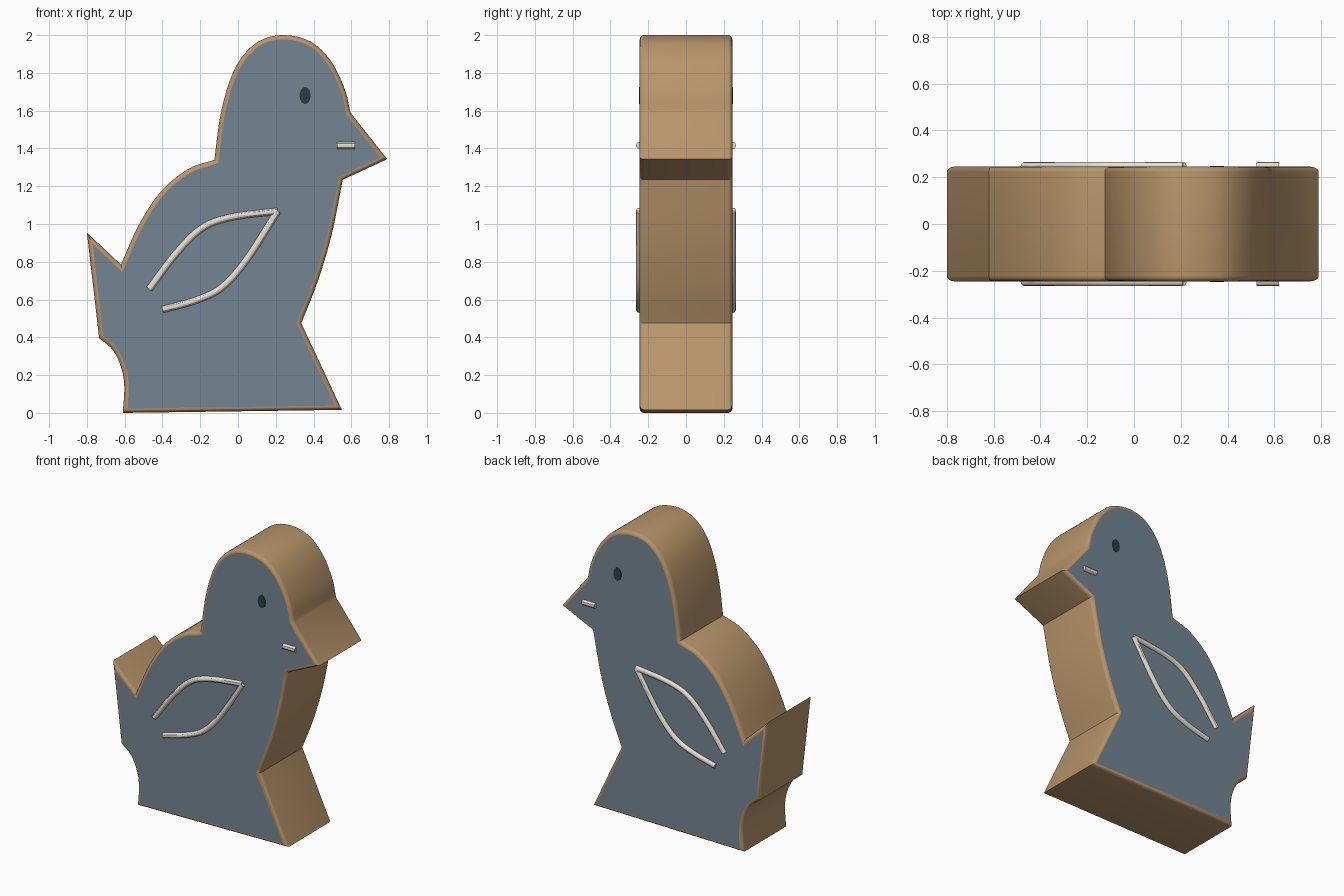
import bpy, bmesh, math
from mathutils import Vector

if "Cube" in bpy.data.objects:
    bpy.data.objects.remove(bpy.data.objects["Cube"])

HALF = 0.245   # half thickness of the board
ROUND = 0.023  # radius of the rounded rim


def material(name, rgb):
    m = bpy.data.materials.new(name)
    m.diffuse_color = (*rgb, 1)
    m.use_nodes = True
    m.node_tree.nodes["Principled BSDF"].inputs["Base Color"].default_value = m.diffuse_color
    return m


TAN = material("tan_side", (0.48, 0.30, 0.145))
BLUE = material("blue_face", (0.175, 0.235, 0.29))
DARK = material("dark_eye", (0.02, 0.05, 0.055))
CREAM = material("cream_trim", (0.80, 0.74, 0.63))


def smooth_path(points, steps=6):
    """Catmull-Rom samples through the points, ends included."""
    p = [Vector(q) for q in points]
    p = [2 * p[0] - p[1]] + p + [2 * p[-1] - p[-2]]
    out = []
    for a, b, c, d in zip(p, p[1:], p[2:], p[3:]):
        for i in range(steps):
            t = i / steps
            out.append(0.5 * (2 * b + (c - a) * t + (2 * a - 5 * b + 4 * c - d) * t * t
                              + (3 * b - a - 3 * c + d) * t ** 3))
    return out + [p[-2]]


def inset(loop, dist):
    """Mitred inward offset of a counter-clockwise outline."""
    out = []
    for i, p in enumerate(loop):
        e1 = (p - loop[i - 1]).normalized()
        e2 = (loop[(i + 1) % len(loop)] - p).normalized()
        n1, n2 = Vector((-e1.y, e1.x)), Vector((-e2.y, e2.x))
        out.append(p + (n1 + n2) / (1 + n1.dot(n2)) * dist)
    return out


def add_object(name, bm, mats):
    bmesh.ops.recalc_face_normals(bm, faces=bm.faces)
    mesh = bpy.data.meshes.new(name)
    bm.to_mesh(mesh)
    bm.free()
    for m in mats:
        mesh.materials.append(m)
    ob = bpy.data.objects.new(name, mesh)
    bpy.context.collection.objects.link(ob)
    bpy.ops.object.select_all(action='DESELECT')
    ob.select_set(True)
    bpy.context.view_layer.objects.active = ob
    bpy.ops.object.shade_smooth_by_angle(angle=math.radians(30))
    return ob


# Outline: base, breast, beak, head, back, tail, rump
breast = [(0.335, 0.475), (0.42, 0.69), (0.495, 0.94), (0.555, 1.235)]
head = [(0.595, 1.59), (0.565, 1.715), (0.49, 1.865), (0.385, 1.965), (0.25, 2.0),
        (0.125, 1.975), (0.025, 1.89), (-0.045, 1.755), (-0.095, 1.565), (-0.125, 1.34)]
back = [(-0.125, 1.34), (-0.265, 1.29), (-0.41, 1.17), (-0.525, 0.995), (-0.62, 0.785)]
rump = [(-0.735, 0.395), (-0.665, 0.335), (-0.62, 0.245), (-0.602, 0.14), (-0.61, 0.0)]
outline = ([Vector((0.55, 0.016))] + smooth_path(breast) + [Vector((0.79, 1.343))]
           + smooth_path(head)[:-1] + smooth_path(back) + [Vector((-0.80, 0.955))]
           + smooth_path(rump))

# Body: stacked outlines with a rounded rim on both faces
bm = bmesh.new()
N = 5
rim = [(ROUND * (1 - math.cos(a)), HALF - ROUND + ROUND * math.sin(a))
       for a in (math.pi / 2 * k / N for k in range(N + 1))]
levels = [(d, -y) for d, y in reversed(rim)] + rim
rings = [[bm.verts.new((p.x, y, p.y)) for p in inset(outline, d)] for d, y in levels]
for lo, hi in zip(rings, rings[1:]):
    for i in range(len(lo)):
        bm.faces.new((lo[i - 1], lo[i], hi[i], hi[i - 1]))
for ring in (rings[0], rings[-1]):
    bm.faces.new(ring).material_index = 1
body = add_object("body", bm, [TAN, BLUE])
for poly in body.data.polygons:
    if poly.material_index == 1:
        poly.use_smooth = False


def tube(name, path, radius, y, sides=12):
    """Round cord along an (x, z) path lying on a face."""
    bm = bmesh.new()
    rings = []
    for i, p in enumerate(path):
        t = (path[min(i + 1, len(path) - 1)] - path[max(i - 1, 0)]).normalized()
        ring = []
        for k in range(sides):
            a = math.tau * k / sides
            q = p + Vector((-t.y, t.x)) * radius * math.cos(a)
            ring.append(bm.verts.new((q.x, y + radius * math.sin(a), q.y)))
        rings.append(ring)
    for lo, hi in zip(rings, rings[1:]):
        for k in range(sides):
            bm.faces.new((lo[k - 1], lo[k], hi[k], hi[k - 1]))
    bm.faces.new(rings[0])
    bm.faces.new(rings[-1])
    return add_object(name, bm, [CREAM])


wing_upper = [(-0.47, 0.655), (-0.335, 0.835), (-0.195, 0.975), (-0.04, 1.035), (0.21, 1.068)]
wing_lower = [(-0.40, 0.547), (-0.22, 0.597), (-0.085, 0.665), (0.045, 0.81), (0.21, 1.068)]

# Details repeated on both faces
for side, s in (("front", -1), ("back", 1)):
    y = s * 0.247
    tube(side + "_wing_upper", smooth_path(wing_upper), 0.018, y)
    tube(side + "_wing_lower", smooth_path(wing_lower), 0.018, y)
    tube(side + "_mouth", [Vector((0.523, 1.416)), Vector((0.62, 1.416))], 0.018, y)

    # Eye: thin oval disc
    bm = bmesh.new()
    bmesh.ops.create_cone(bm, cap_ends=True, segments=32, radius1=1, radius2=1, depth=1)
    for v in bm.verts:
        v.co = (0.355 + 0.029 * v.co.x, y + 0.004 * v.co.z, 1.68 + 0.045 * v.co.y)
    add_object(side + "_eye", bm, [DARK])
